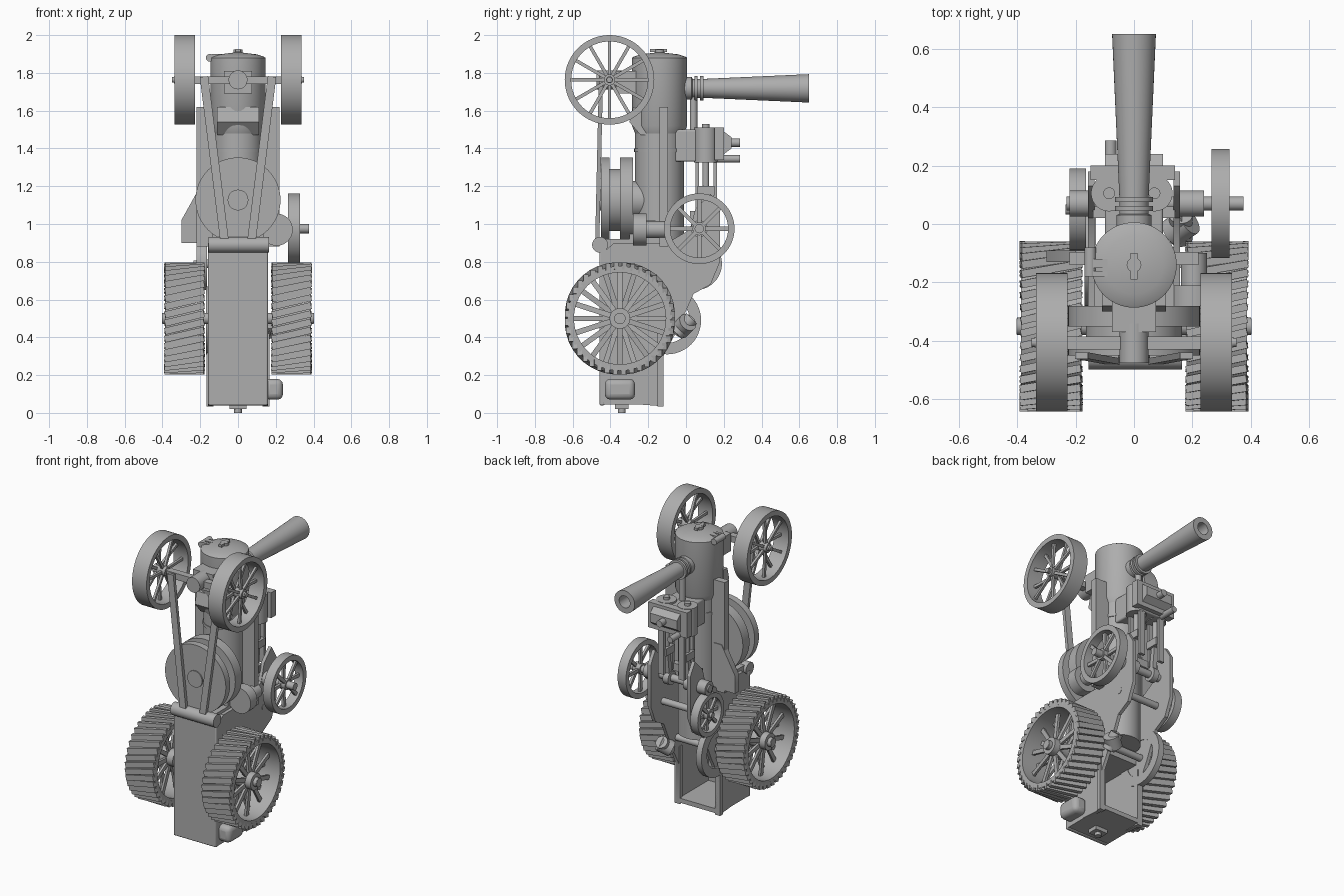
import bpy, bmesh
from math import sin, cos, pi, radians
from mathutils import Vector, Matrix

cube = bpy.data.objects.get("Cube")
if cube:
    bpy.data.objects.remove(cube, do_unlink=True)

GREY = (0.42, 0.42, 0.42, 1)
grey = bpy.data.materials.new("plain grey")
grey.use_nodes = True
grey.diffuse_color = GREY
grey.node_tree.nodes["Principled BSDF"].inputs["Base Color"].default_value = GREY


class Part:
    """Collects simple solids into one named object."""

    def __init__(self, name):
        self.name, self.bm = name, bmesh.new()

    def box(self, lo, hi):
        lo, hi = Vector(lo), Vector(hi)
        m = Matrix.Translation((lo + hi) / 2) @ Matrix.Diagonal((*(hi - lo), 1))
        bmesh.ops.create_cube(self.bm, size=1, matrix=m)
        return self

    def frame(self, p0, p1):
        z = (Vector(p1) - Vector(p0)).normalized()
        side = Vector((1, 0, 0)) if abs(z.x) < 0.9 else Vector((0, 1, 0))
        y = z.cross(side).normalized()
        m = Matrix((y.cross(z), y, z)).transposed().to_4x4()
        m.translation = p0
        return m

    def bar(self, p0, p1, wide, deep):
        length = (Vector(p1) - Vector(p0)).length
        m = self.frame(p0, p1) @ Matrix.Translation((0, 0, length / 2))
        bmesh.ops.create_cube(self.bm, size=1, matrix=m @ Matrix.Diagonal((wide, deep, length, 1)))
        return self

    def lathe(self, p0, p1, profile, n=40, closed=False):
        # profile holds (radius, distance along the axis)
        m = self.frame(p0, p1)
        rings = [[self.bm.verts.new(m @ Vector((r * cos(2 * pi * i / n), r * sin(2 * pi * i / n), h)))
                  for i in range(n)] for r, h in profile]
        pairs = list(zip(rings, rings[1:])) + ([(rings[-1], rings[0])] if closed else [])
        for a, b in pairs:
            for i in range(n):
                j = (i + 1) % n
                self.bm.faces.new((a[i], a[j], b[j], b[i]))
        bmesh.ops.remove_doubles(self.bm, verts=[v for r in rings for v in r], dist=1e-5)
        return self

    def rod(self, p0, p1, r, r2=None, n=28):
        length = (Vector(p1) - Vector(p0)).length
        return self.lathe(p0, p1, [(0, 0), (r, 0), (r2 or r, length), (0, length)], n)

    def ring(self, p0, p1, outer, inner, n=48):
        length = (Vector(p1) - Vector(p0)).length
        return self.lathe(p0, p1, [(inner, 0), (outer, 0), (outer, length), (inner, length)], n, True)

    def prism(self, axis, pts, a, b):
        put = (lambda p, d: (d, p[0], p[1])) if axis == "x" else (lambda p, d: (p[0], d, p[1]))
        lo, hi = ([self.bm.verts.new(put(p, d)) for p in pts] for d in (a, b))
        self.bm.faces.new(lo)
        self.bm.faces.new(hi)
        for i in range(len(pts)):
            self.bm.faces.new((lo[i - 1], lo[i], hi[i], hi[i - 1]))
        return self

    def done(self, bevel=0):
        bmesh.ops.recalc_face_normals(self.bm, faces=self.bm.faces)
        mesh = bpy.data.meshes.new(self.name)
        self.bm.to_mesh(mesh)
        self.bm.free()
        mesh.materials.append(grey)
        mesh.shade_smooth()
        mesh.set_sharp_from_angle(angle=radians(32))
        ob = bpy.data.objects.new(self.name, mesh)
        bpy.context.collection.objects.link(ob)
        if bevel:
            mod = ob.modifiers.new("bevel", "BEVEL")
            mod.width, mod.segments = bevel, 3
        return ob


def wheel(name, x0, x1, y, z, radius, rim, spokes, hub, width, strakes=0):
    """Spoked wheel on an x axle; x0 is the inner side."""
    p, s = Part(name), (1 if x1 > x0 else -1)
    at = lambda x, r=0, a=0: Vector((x, y + r * cos(a), z + r * sin(a)))
    tread = 0.016 if strakes else 0
    p.ring(at(x0), at(x1), radius - tread, radius - rim, 64)
    mid, span = (x0 + x1) / 2, abs(x1 - x0)
    p.rod(at(mid - s * span * 0.4), at(mid + s * span * 0.45), hub)
    p.rod(at(mid), at(x1 + s * 0.015), hub * 0.5)
    for i in range(spokes):
        a = 2 * pi * i / spokes
        off = s * span * (0.22 if i % 2 else -0.15)
        p.bar(at(mid + off, hub * 0.8, a), at(mid + off * 0.5, radius - rim * 0.7, a), 0.016, width)
    # slanted tread plates
    for i in range(strakes):
        a = 2 * pi * i / strakes
        slant = -0.09 * s
        p.bar(at(x0, radius - 0.014, a - slant), at(x1, radius - 0.014, a + slant), 0.026, 0.036)
    return p.done()


for s, side in ((1, "left"), (-1, "right")):
    wheel(side + "_front_wheel", s * 0.228, s * 0.335, -0.405, 1.763, 0.237, 0.034, 12, 0.03, 0.018)
    wheel(side + "_rear_wheel", s * 0.18, s * 0.387, -0.35, 0.5, 0.293, 0.05, 20, 0.055, 0.028, 40)
wheel("flywheel", 0.265, 0.327, 0.07, 0.975, 0.187, 0.034, 8, 0.035, 0.022)
wheel("upper_gear", -0.165, -0.22, 0.05, 0.79, 0.14, 0.03, 8, 0.035, 0.02)
Part("axle_gear").ring((-0.17, -0.1, 0.49), (-0.13, -0.1, 0.49), 0.18, 0.12).done()

# boiler, smokebox and door
Part("boiler").rod((0, -0.14, 0.55), (0, -0.14, 1.5), 0.13, n=48).ring(
    (0, -0.14, 1.38), (0, -0.14, 1.4), 0.134, 0.12).done()
Part("smokebox").lathe((0, -0.14, 1.48), (0, -0.14, 2), [
    (0, 0), (0.13, 0), (0.146, 0.04), (0.146, 0.4), (0.138, 0.405), (0.1, 0.418), (0, 0.43)], 56).done()
Part("door_handle").rod((0, -0.14, 1.89), (0, -0.14, 1.925), 0.025).bar(
    (0, -0.19, 1.918), (0, -0.1, 1.918), 0.025, 0.016).done()
Part("door_hinge").box((-0.14, -0.15, 1.885), (-0.09, -0.12, 1.9)).box(
    (-0.14, -0.18, 1.885), (-0.09, -0.16, 1.9)).rod((-0.15, -0.18, 1.88), (-0.15, -0.08, 1.88), 0.02).done()

# chimney, hollow at the mouth
Part("chimney").lathe((0, -0.02, 1.718), (0, 1, 1.718), [
    (0, 0), (0.06, 0), (0.06, 0.05), (0.05, 0.055), (0.05, 0.11), (0.075, 0.67),
    (0.04, 0.67), (0.035, 0.3), (0, 0.3)], 40).done()
collars = Part("chimney_collars")
for y in (0.045, 0.075):
    collars.ring((0, y, 1.718), (0, y + 0.017, 1.718), 0.065, 0.045)
collars.done()

# front axle, its bracket and the steering chains
Part("front_axle").box((-0.23, -0.43, 1.74), (0.23, -0.385, 1.782)).rod(
    (0, -0.475, 1.763), (0, -0.34, 1.763), 0.05).rod((-0.34, -0.405, 1.763), (0.34, -0.405, 1.763), 0.018).done()
Part("axle_bracket").box((-0.075, -0.37, 1.69), (0.075, -0.24, 1.81)).prism("x", [
    (-0.28, 1.62), (-0.3, 1.54), (-0.24, 1.47), (-0.18, 1.47), (-0.18, 1.62)], -0.11, 0.11).done()
Part("steering_chains").bar((-0.18, -0.45, 1.78), (-0.07, -0.47, 0.9), 0.045, 0.022).bar(
    (0.18, -0.45, 1.78), (0.07, -0.47, 0.9), 0.045, 0.022).done()
Part("steering_roller").rod((-0.155, -0.455, 0.89), (0.165, -0.455, 0.89), 0.042).done()

# rope drum
drum = Part("rope_drum")
for y0, y1, r in ((-0.45, -0.405, 0.225), (-0.41, -0.345, 0.165), (-0.35, -0.28, 0.225), (-0.28, -0.2, 0.1)):
    drum.rod((0, y0, 1.127), (0, y1, 1.127), r, n=64)
drum.rod((0, -0.458, 1.127), (0, -0.44, 1.127), 0.055).done()

# body side plates, front plate, floor and firebox
plate = [(-0.45, 0.06), (-0.12, 0.035), (-0.12, 0.3), (-0.04, 0.45), (0.04, 0.63), (0.13, 0.68), (0.18, 0.8),
         (0.18, 1.08), (0.13, 1.16), (0.05, 1.08), (0.02, 0.97), (-0.1, 0.9), (-0.38, 0.9), (-0.45, 0.84)]
for s, side in ((1, "left"), (-1, "right")):
    Part(side + "_body_plate").prism("x", plate, s * 0.135, s * 0.158).done()
    Part(side + "_boiler_rail").box(
        (min(s * 0.12, s * 0.22), -0.14, 0.88), (max(s * 0.12, s * 0.22), -0.095, 1.62)).done()
Part("front_plate").box((-0.158, -0.458, 0.04), (0.158, -0.43, 0.88)).done(0.008)
Part("tender_floor").box((-0.157, -0.45, 0.045), (0.157, -0.12, 0.075)).box(
    (-0.168, -0.15, 0.035), (-0.13, -0.12, 0.42)).box((0.13, -0.15, 0.035), (0.168, -0.12, 0.42)).done()
Part("firebox").box((-0.136, -0.43, 0.46), (0.136, -0.14, 0.92)).box((-0.136, -0.3, 0.9), (0.136, -0.1, 1.02)).done()
Part("rear_axle").rod((-0.4, -0.35, 0.5), (0.4, -0.35, 0.5), 0.03).done()
Part("toolbox").box((0.14, -0.43, 0.07), (0.238, -0.27, 0.18)).done(0.03)
Part("drawbar").box((-0.045, -0.375, 0.02), (0.045, -0.305, 0.06)).rod(
    (0, -0.34, 0), (0, -0.34, 0.06), 0.02).done()
Part("side_pump").rod((0.13, -0.03, 0.44), (0.19, 0.01, 0.48), 0.05).rod(
    (0.16, -0.05, 0.42), (0.16, 0.03, 0.5), 0.04).done()

# pulley on one side and guard on the other
Part("side_pulley").rod((0.205, -0.28, 0.97), (0.205, -0.21, 0.97), 0.085, n=40).rod(
    (0.205, -0.21, 0.97), (0.205, -0.1, 0.97), 0.045).done()
Part("side_guard").prism("y", [(-0.14, 0.9), (-0.3, 0.9), (-0.3, 1.02), (-0.2, 1.2), (-0.14, 1.2)],
                         -0.13, -0.09).done()

# twin cylinders and steam chest
Part("cylinder_block").box((-0.1, -0.06, 1.33), (0.1, 0.17, 1.5)).done(0.01)
cylinders = Part("cylinders")
for x in (-0.085, 0.07):
    cylinders.rod((x, 0.105, 1.325), (x, 0.105, 1.512), 0.062).rod((x, 0.105, 1.51), (x, 0.105, 1.53), 0.02)
cylinders.done()
Part("steam_chest").box((-0.148, 0.15, 1.34), (0.14, 0.2, 1.51)).prism("x", [
    (0.2, 1.49), (0.2, 1.37), (0.24, 1.4), (0.24, 1.46)], -0.1, 0.1).rod(
    (0, 0.23, 1.43), (0, 0.285, 1.43), 0.022).rod((-0.08, 0.16, 1.345), (-0.08, 0.285, 1.345), 0.02).done()
Part("exhaust_pipe").rod((0, 0.04, 1.49), (0, 0.04, 1.7), 0.02).done()

# motion work and crankshaft
motion = Part("motion_work")
for x in (-0.08, 0.07):
    motion.rod((x, 0.105, 1.18), (x, 0.105, 1.34), 0.018)
    motion.bar((x, 0.105, 1.2), (x, 0.08, 0.97), 0.03, 0.03)
    motion.box((x - 0.03, 0.06, 1.15), (x + 0.03, 0.15, 1.2))
    for y in (0.06, 0.155):
        motion.box((x - 0.02, y - 0.01, 1.03), (x + 0.02, y + 0.01, 1.34))
    motion.rod((x - 0.02, 0.075, 0.975), (x + 0.02, 0.075, 0.975), 0.045)
motion.box((-0.14, 0.02, 1.02), (0.14, 0.06, 1.07)).done()
Part("crankshaft").rod((-0.23, 0.07, 0.975), (0.375, 0.07, 0.975), 0.024).rod(
    (0.155, 0.07, 0.975), (0.24, 0.07, 0.975), 0.045).rod((-0.22, 0.07, 0.975), (-0.155, 0.07, 0.975), 0.045).done()
Part("gear_shaft").rod((-0.22, 0.05, 0.79), (0.16, 0.05, 0.79), 0.022).rod(
    (-0.17, -0.1, 0.49), (0.15, -0.1, 0.49), 0.022).done()
